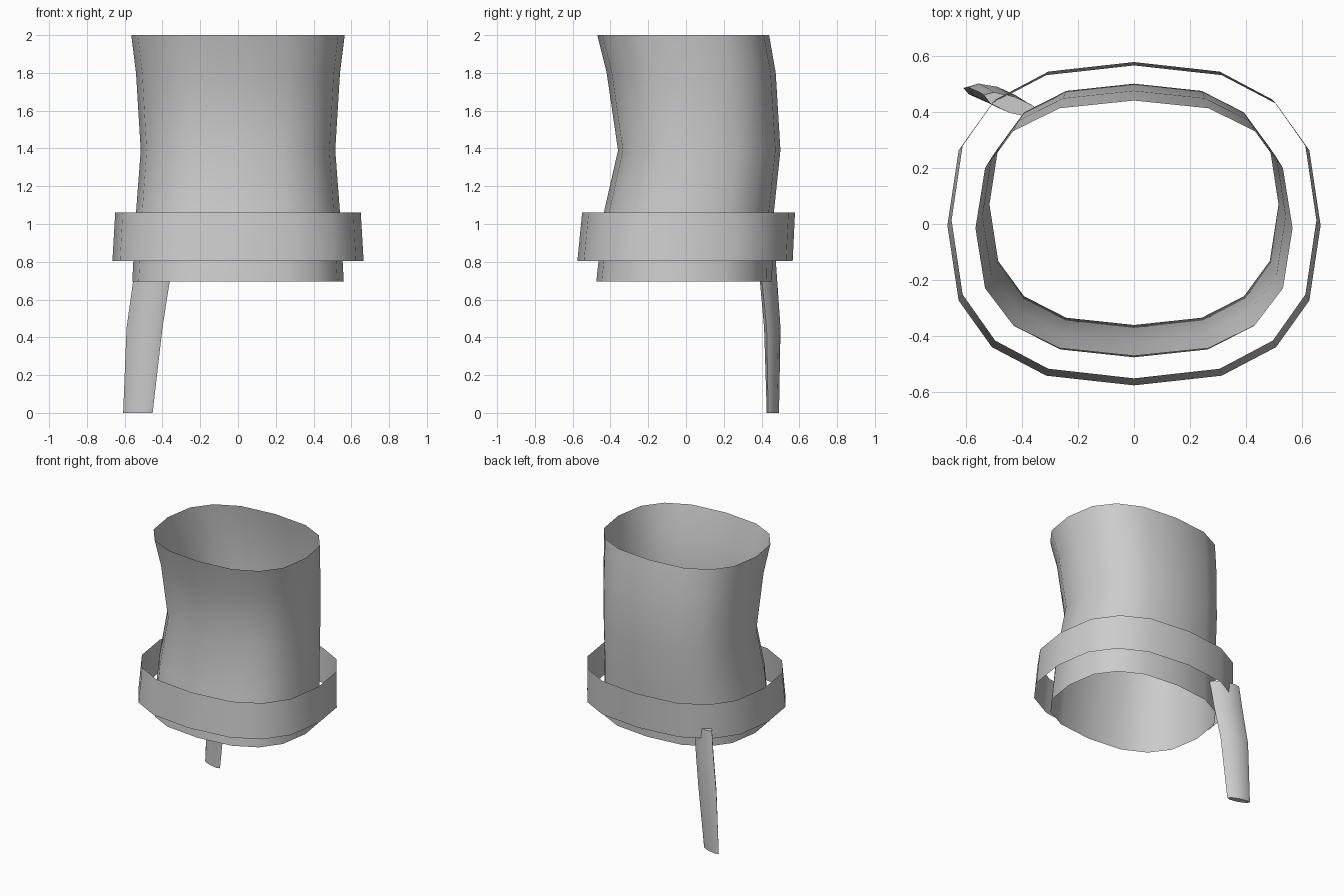
import bpy
import bmesh
from math import cos, sin, pi, hypot, radians

cube = bpy.data.objects.get("Cube")
if cube:
    bpy.data.objects.remove(cube)

grey = bpy.data.materials.new("plain_grey")
grey.use_nodes = True
colour = (0.6, 0.6, 0.6, 1)
grey.diffuse_color = colour
grey.node_tree.nodes["Principled BSDF"].inputs["Base Color"].default_value = colour


def rounded(value, power):
    return abs(value) ** power * (1 if value >= 0 else -1)


def oval(z, half_width, front, back, sides=16, power=0.787):
    """Squarish oval ring given by its half width and its front and back y."""
    mid, depth = (front + back) / 2, (back - front) / 2
    angles = [2 * pi * i / sides for i in range(sides)]
    return [(half_width * rounded(cos(a), power),
             mid + depth * rounded(sin(a), power), z) for a in angles]


def strip_ring(z, x, y, dx, dy, thick, sides=8):
    """Flattened oval ring whose long half axis is (dx, dy)."""
    length = hypot(dx, dy)
    nx, ny = -dy / length * thick, dx / length * thick
    angles = [2 * pi * i / sides for i in range(sides)]
    return [(x + dx * cos(a) + nx * sin(a),
             y + dy * cos(a) + ny * sin(a), z) for a in angles]


def loft(name, rings, capped=False):
    """Join rings, listed bottom to top, into a smooth tube."""
    bm = bmesh.new()
    loops = [[bm.verts.new(p) for p in ring] for ring in rings]
    n = len(loops[0])
    for low, high in zip(loops, loops[1:]):
        for i in range(n):
            j = (i + 1) % n
            bm.faces.new((low[i], low[j], high[j], high[i]))
    if capped:
        bm.faces.new(loops[0][::-1])
        bm.faces.new(loops[-1])
        bmesh.ops.recalc_face_normals(bm, faces=bm.faces)
    mesh = bpy.data.meshes.new(name)
    bm.to_mesh(mesh)
    bm.free()
    mesh.materials.append(grey)
    obj = bpy.data.objects.new(name, mesh)
    bpy.context.collection.objects.link(obj)
    bpy.ops.object.select_all(action="DESELECT")
    obj.select_set(True)
    bpy.context.view_layer.objects.active = obj
    bpy.ops.object.shade_smooth_by_angle(angle=radians(50))
    return obj


# Open torso tube, pinched at the waist
loft("torso", [oval(0.695, 0.56, -0.475, 0.455),
               oval(1.06, 0.54, -0.435, 0.465),
               oval(1.39, 0.515, -0.36, 0.5),
               oval(1.8, 0.54, -0.42, 0.475),
               oval(2.0, 0.565, -0.47, 0.44)])

# Loose open belt
loft("belt", [oval(0.805, 0.665, -0.575, 0.565),
              oval(1.06, 0.65, -0.55, 0.577)])

# Hanging belt end at the back
loft("belt_tail", [strip_ring(0, -0.53, 0.46, -0.078, 0.025, 0.022),
                   strip_ring(0.45, -0.495, 0.457, -0.095, 0.03, 0.033),
                   strip_ring(0.7, -0.458, 0.437, -0.097, 0.035, 0.032),
                   strip_ring(0.88, -0.435, 0.425, -0.1, 0.035, 0.03)],
     capped=True)
